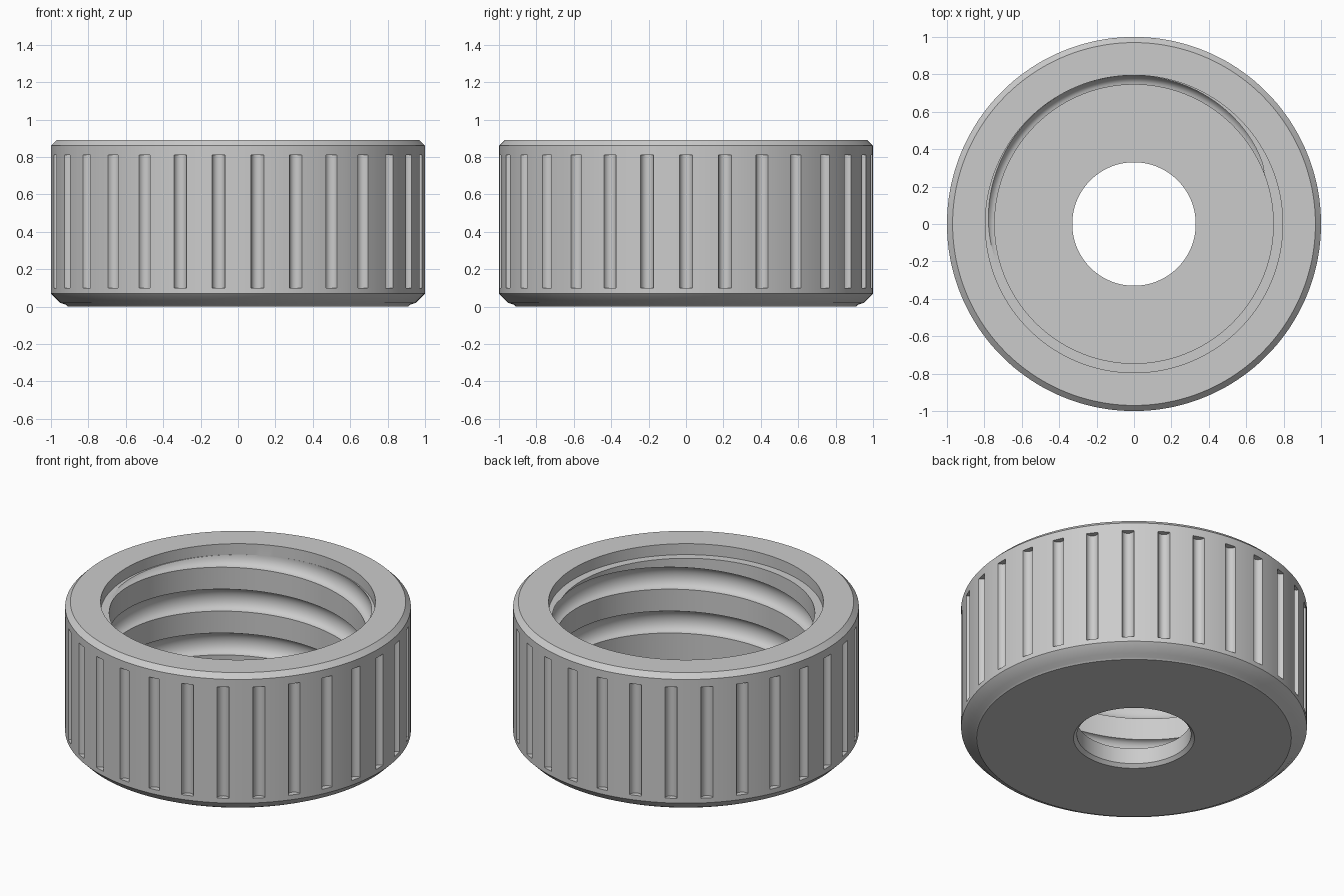
import bpy
import bmesh
import math

if "Cube" in bpy.data.objects:
    bpy.data.objects.remove(bpy.data.objects["Cube"], do_unlink=True)

# Main dimensions
HEIGHT, FLOOR, STEP = 0.89, 0.12, 0.82
BORE, MOUTH, HOLE = 0.745, 0.795, 0.33
PITCH, THREAD_START, THREAD_HALF, THREAD_DEPTH = 0.28, 0.453, 0.07, 0.05
RIBS, NOTCH = 30, 0.035
NOTCH_LOW, NOTCH_HIGH = 0.1, 0.81


def thread_radius(turn, z):
    """Radius of the threaded bore: a rounded helical channel."""
    k = round((z - THREAD_START) / PITCH - turn)
    centre = THREAD_START + PITCH * (turn + k)
    u = (z - centre) / THREAD_HALF
    if abs(u) >= 1 or centre < 0.19:
        return BORE
    return BORE + THREAD_DEPTH * math.sqrt(1 - u * u)


def notch_radius(offset):
    """Outer radius across one round-bottomed grip notch."""
    s = abs(math.sin(math.radians(offset)))
    return 1 - math.sqrt(max(0, NOTCH ** 2 - s * s))


# Thread row offsets within one turn: across the channel, then the crest
steps = 12
channel = [-THREAD_HALF * math.cos(math.pi * i / steps) for i in range(steps + 1)]
rows_in_turn = channel + [PITCH / 2]


def section(turn, offset):
    """Closed wall section at one angle, as (radius, height) points."""
    notch = notch_radius(offset)
    pts = [(HOLE, 0.02), (0.35, 0), (0.91, 0), (0.92, 0.01), (0.95, 0.02), (1, 0.07)]
    pts += [(1, NOTCH_LOW), (notch, NOTCH_LOW), (notch, NOTCH_HIGH), (1, NOTCH_HIGH)]
    pts += [(1, 0.86), (0.97, HEIGHT), (MOUTH, HEIGHT), (MOUTH, STEP)]
    for k in range(3, -4, -1):
        for off in reversed(rows_in_turn):
            z = THREAD_START + PITCH * (turn + k) + off
            z = min(STEP, max(FLOOR, z))
            pts.append((thread_radius(turn, z), z))
    pts.append((HOLE, FLOOR))
    return pts


# Angles: fine across each notch, coarser between notches
edge = math.degrees(math.asin(NOTCH))
across = [edge * math.sin(math.pi * i / 8) for i in range(-4, 5)]
between = [4, 6, 8]
columns = [(rib * 360 / RIBS + a, a if a in across else edge)
           for rib in range(RIBS) for a in across + between]
columns.append((columns[0][0] + 360, columns[0][1]))

# Skin the sections into one closed body
bm = bmesh.new()
rings = []
for degrees, offset in columns:
    a = math.radians(degrees)
    rings.append([bm.verts.new((r * math.cos(a), r * math.sin(a), z))
                  for r, z in section(degrees / 360, offset)])
for left, right in zip(rings, rings[1:]):
    n = len(left)
    for i in range(n):
        j = (i + 1) % n
        bm.faces.new((left[i], right[i], right[j], left[j]))
bmesh.ops.remove_doubles(bm, verts=bm.verts[:], dist=0.0001)
bmesh.ops.recalc_face_normals(bm, faces=bm.faces[:])

mesh = bpy.data.meshes.new("threaded_cap")
bm.to_mesh(mesh)
bm.free()
cap = bpy.data.objects.new("threaded_cap", mesh)
bpy.context.collection.objects.link(cap)

# Plain grey finish
grey = bpy.data.materials.new("light_grey")
grey.use_nodes = True
colour = (0.6, 0.6, 0.6, 1)
grey.diffuse_color = colour
grey.node_tree.nodes["Principled BSDF"].inputs["Base Color"].default_value = colour
mesh.materials.append(grey)

# Smooth curved walls, crisp rims
bpy.ops.object.select_all(action="DESELECT")
cap.select_set(True)
bpy.context.view_layer.objects.active = cap
bpy.ops.object.shade_smooth_by_angle(angle=math.radians(28))
